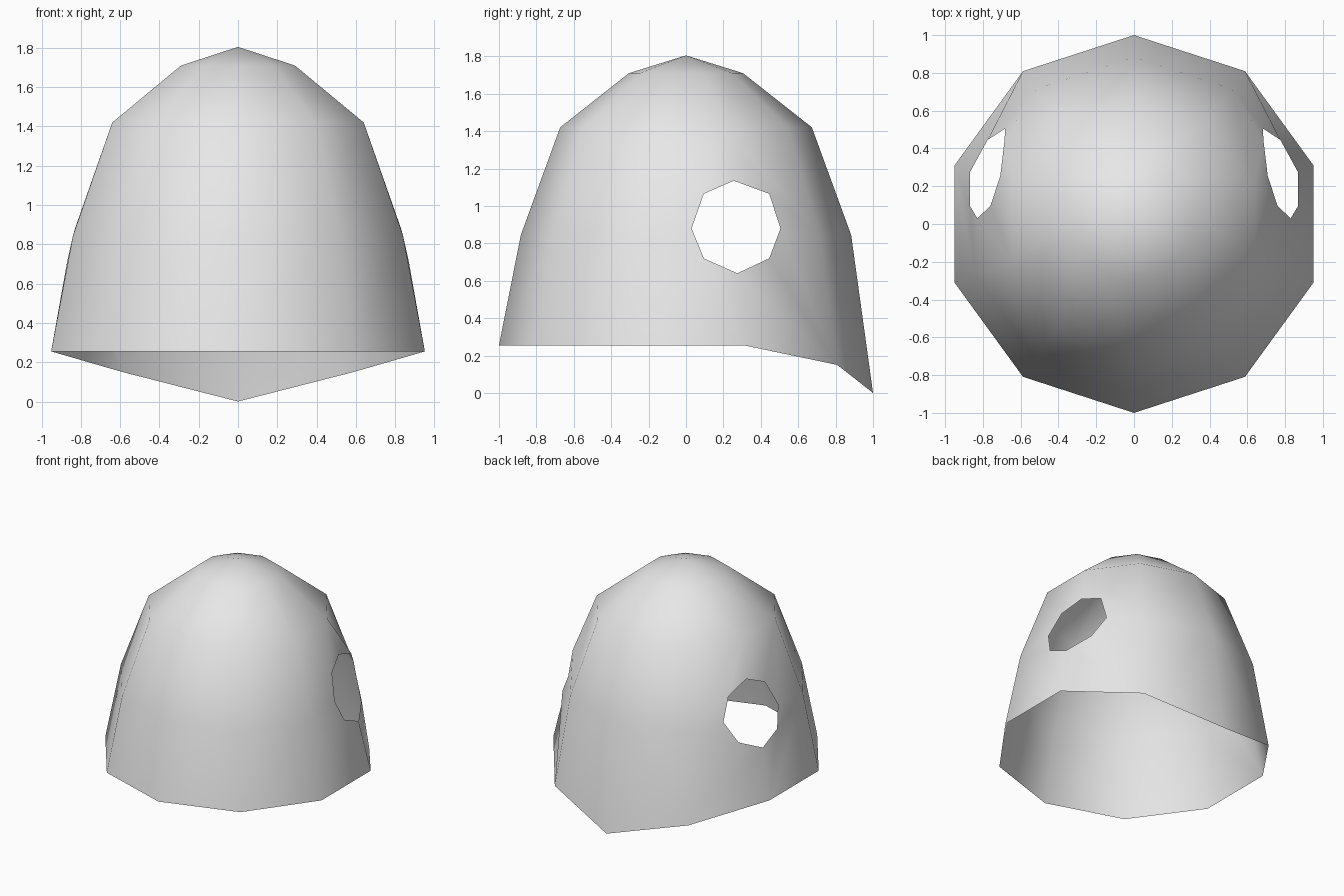
import bpy, bmesh
from math import sin, cos, pi

cube = bpy.data.objects.get("Cube")
if cube:
    bpy.data.objects.remove(cube, do_unlink=True)

# Single flat colour
grey = bpy.data.materials.new("light_grey")
grey.use_nodes = True
colour = (0.8, 0.8, 0.8, 1)
grey.diffuse_color = colour
grey.node_tree.nodes["Principled BSDF"].inputs["Base Color"].default_value = colour

SIDES = 10
HALF = SIDES // 2
PROFILE = [(1.0, 0.255), (0.883, 0.845), (0.673, 1.42), (0.305, 1.71)]
APEX = 1.805
# The rim drops towards the back, column by column
RIM = {HALF - 1: 0.15, HALF: 0.0}
# Ear opening, from its top point round by the back
EAR = [(0.708, 0.255, 1.135), (0.685, 0.445, 1.065), (0.683, 0.505, 0.88),
       (0.775, 0.445, 0.72), (0.868, 0.275, 0.64), (0.868, 0.095, 0.72),
       (0.83, 0.03, 0.88), (0.76, 0.095, 1.065)]

bm = bmesh.new()

# Left half of the shell as rings running from front to back
rings = []
for k, (r, z) in enumerate(PROFILE):
    ring = []
    for i in range(HALF + 1):
        a = 2 * pi * i / SIDES
        x = 0 if i in (0, HALF) else r * sin(a)
        ring.append(bm.verts.new((x, -r * cos(a), RIM.get(i, z) if k == 0 else z)))
    rings.append(ring)
top = bm.verts.new((0, 0, APEX))
ear = [bm.verts.new(p) for p in EAR]
hub = rings[1][3]

# Panels; the four round the ear have their shared corner cut away
start = {(0, 2): 4, (0, 3): 2, (1, 3): 0, (1, 2): 6}
for k in range(len(rings) - 1):
    for i in range(HALF):
        corners = [rings[k][i], rings[k][i + 1], rings[k + 1][i + 1], rings[k + 1][i]]
        loop = []
        for v in corners:
            if v is hub:
                s = start[(k, i)]
                loop += [ear[(s + n) % len(ear)] for n in range(3)]
            else:
                loop.append(v)
        bm.faces.new(loop)

# Crown
for i in range(HALF):
    bm.faces.new((rings[-1][i], rings[-1][i + 1], top))

bm.verts.remove(hub)
for f in bm.faces:
    f.smooth = True

mesh = bpy.data.meshes.new("hood_shell")
bm.to_mesh(mesh)
bm.free()
mesh.materials.append(grey)
hood = bpy.data.objects.new("hood_shell", mesh)
bpy.context.collection.objects.link(hood)

# Mirror to the right side
mirror = hood.modifiers.new("mirror", 'MIRROR')
mirror.use_axis[0] = True
mirror.use_clip = True
mirror.merge_threshold = 0.001
